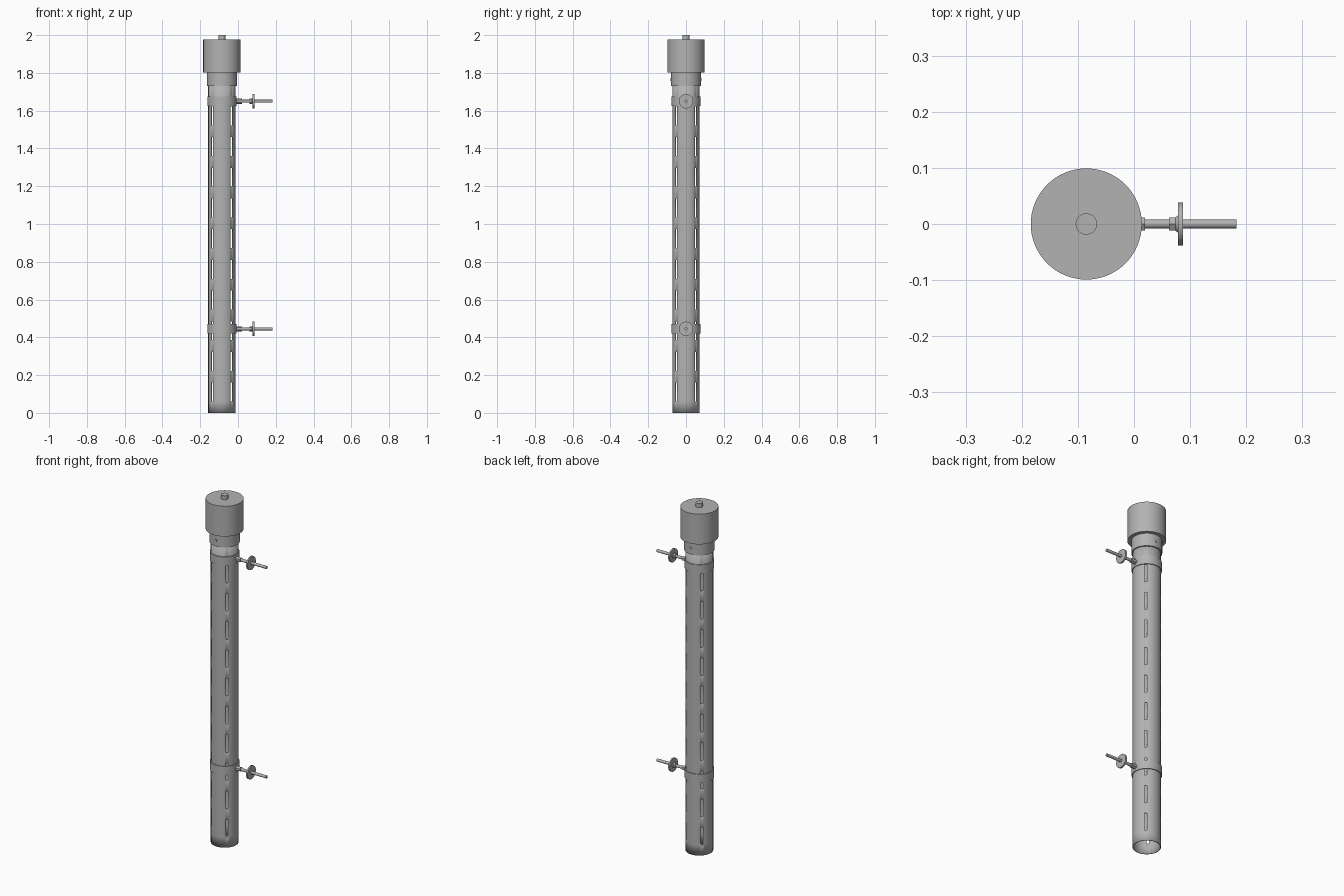
import bpy, bmesh, math
from mathutils import Matrix, Vector

if "Cube" in bpy.data.objects:
    bpy.data.objects.remove(bpy.data.objects["Cube"], do_unlink=True)

AXIS_X = -0.085
TUBE_R, TUBE_TOP, WALL = 0.0725, 1.78, 0.004

steel = bpy.data.materials.new("grey_steel")
steel.use_nodes = True
steel.diffuse_color = (0.45, 0.45, 0.45, 1)
steel.node_tree.nodes["Principled BSDF"].inputs["Base Color"].default_value = (0.45, 0.45, 0.45, 1)


def finish(name, bm):
    bmesh.ops.recalc_face_normals(bm, faces=bm.faces)
    mesh = bpy.data.meshes.new(name)
    bm.to_mesh(mesh)
    bm.free()
    mesh.materials.append(steel)
    obj = bpy.data.objects.new(name, mesh)
    bpy.context.collection.objects.link(obj)
    bpy.ops.object.select_all(action="DESELECT")
    obj.select_set(True)
    bpy.context.view_layer.objects.active = obj
    bpy.ops.object.shade_smooth_by_angle(angle=math.radians(35))
    return obj


def rod(name, start, end, r1, r2=None, sides=32):
    """Capped cylinder or cone between two points."""
    a, b = Vector(start), Vector(end)
    turn = (b - a).to_track_quat("Z", "Y").to_matrix().to_4x4()
    bm = bmesh.new()
    bmesh.ops.create_cone(bm, cap_ends=True, segments=sides, radius1=r1,
                          radius2=r1 if r2 is None else r2, depth=(b - a).length,
                          matrix=Matrix.Translation((a + b) / 2) @ turn)
    return finish(name, bm)


def ring(name, inner, outer, low, high, sides=64):
    """Band with a rectangular section around the tube."""
    bm = bmesh.new()
    section = [(inner, low), (outer, low), (outer, high), (inner, high)]
    loops = []
    for i in range(sides):
        t = math.tau * i / sides
        loops.append([bm.verts.new((AXIS_X + r * math.cos(t), r * math.sin(t), z))
                      for r, z in section])
    for i in range(sides):
        p, q = loops[i], loops[(i + 1) % sides]
        for k in range(4):
            m = (k + 1) % 4
            bm.faces.new((p[k], q[k], q[m], p[m]))
    return finish(name, bm)


# Slotted tube: columns that straddle each diagonal leave the slot faces out
HALF_SLOT = 0.0065 / TUBE_R
STEPS = 14
angles, is_slot = [], []
for quarter in range(4):
    centre = math.pi / 4 + quarter * math.pi / 2
    angles.append(centre - HALF_SLOT)
    is_slot.append(True)
    for s in range(STEPS):
        angles.append(centre + HALF_SLOT + (math.pi / 2 - 2 * HALF_SLOT) * s / STEPS)
        is_slot.append(False)
levels = [0.0]
for i in range(10):
    mid = 0.11 + 0.1625 * i
    levels += [mid - 0.05, mid + 0.05]
levels.append(TUBE_TOP)

bm = bmesh.new()
rows = [[bm.verts.new((AXIS_X + TUBE_R * math.cos(t), TUBE_R * math.sin(t), z))
         for t in angles] for z in levels]
for j in range(len(levels) - 1):
    for i in range(len(angles)):
        if is_slot[i] and j % 2 == 1:
            continue
        n = (i + 1) % len(angles)
        bm.faces.new((rows[j][i], rows[j][n], rows[j + 1][n], rows[j + 1][i]))
tube = finish("slotted_tube", bm)
wall = tube.modifiers.new("wall", "SOLIDIFY")
wall.thickness = WALL
wall.offset = -1

# Head: collar, cap and top stud
ring("head_collar", TUBE_R - 0.005, 0.079, 1.73, 1.81)
rod("head_cap", (AXIS_X, 0, 1.803), (AXIS_X, 0, 1.977), 0.099, sides=64)
rod("top_stud", (AXIS_X, 0, 1.97), (AXIS_X, 0, 2.0), 0.019)
for side, y in (("front", -1), ("back", 1)):
    rod(side + "_collar_screw", (AXIS_X, 0.07 * y, 1.765), (AXIS_X, 0.082 * y, 1.765), 0.007, sides=16)

# Clamps with their mounting hardware
for place, z in (("lower", 0.445), ("upper", 1.65)):
    ring(place + "_clamp_band", TUBE_R - 0.001, 0.077, z - 0.025, z + 0.025)
    rod(place + "_clamp_nut", (-0.014, 0, z), (0.02, 0, z), 0.0135, sides=6)
    rod(place + "_threaded_rod", (-0.01, 0, z), (0.183, 0, z), 0.008, sides=24)
    rod(place + "_lock_nut", (0.062, 0, z), (0.074, 0, z), 0.0135, sides=6)
    rod(place + "_plate_hub", (0.074, 0, z), (0.079, 0, z), 0.012, 0.016)
    rod(place + "_wall_plate", (0.078, 0, z), (0.087, 0, z), 0.038, sides=48)
